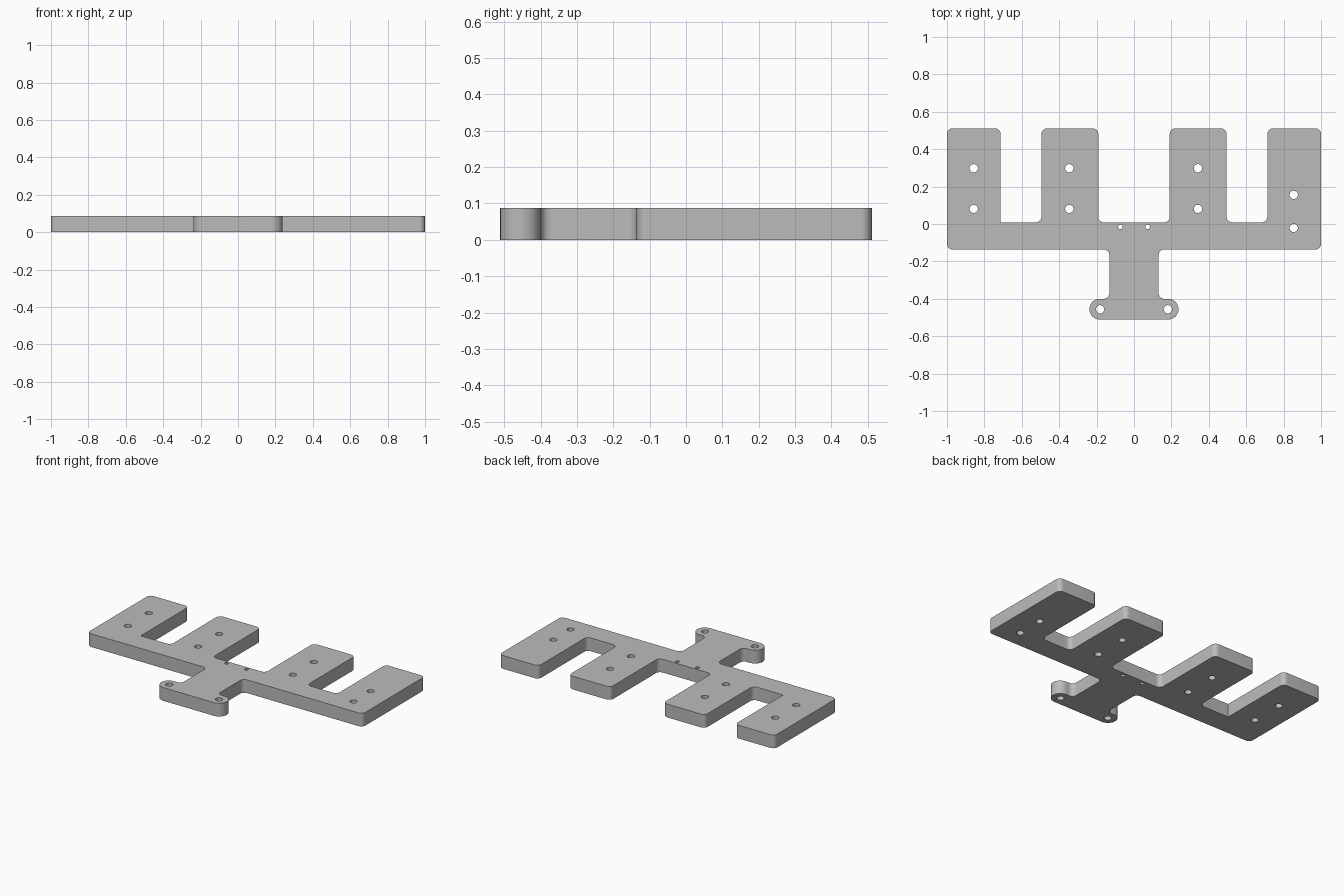
import bpy, bmesh, math
from mathutils import Vector

if "Cube" in bpy.data.objects:
    bpy.data.objects.remove(bpy.data.objects["Cube"], do_unlink=True)

THICK = 0.087
R = 0.03        # general corner radius
TOP, VALLEY, BAR, FOOT_TOP, FOOT = 0.511, 0.009, -0.136, -0.4, -0.511

mat = bpy.data.materials.new("plain grey")
mat.use_nodes = True
grey = (0.5, 0.5, 0.5, 1)
mat.diffuse_color = grey
mat.node_tree.nodes["Principled BSDF"].inputs["Base Color"].default_value = grey


def round_corner(prev, cur, nxt, r, steps=10):
    """Arc points replacing a right-angled corner."""
    if r == 0:
        return [cur]
    a, b = (prev - cur).normalized(), (nxt - cur).normalized()
    centre = cur + (a + b) * r
    angles = [math.pi / 2 * i / steps for i in range(steps + 1)]
    return [centre - b * r * math.cos(t) - a * r * math.sin(t) for t in angles]


def circle(x, y, r, n=32):
    return [Vector((x + r * math.cos(math.tau * i / n), y + r * math.sin(math.tau * i / n)))
            for i in range(n)]


# Right half of the outline, from the foot up to the middle valley: x, y, radius
half = [
    (0.238, FOOT, 0.055), (0.238, FOOT_TOP, 0.055),
    (0.132, FOOT_TOP, R), (0.132, BAR, R),
    (1.0, BAR, R), (1.0, TOP, R),
    (0.713, TOP, R), (0.713, VALLEY, R),
    (0.495, VALLEY, R), (0.495, TOP, R),
    (0.191, TOP, R), (0.191, VALLEY, R),
]
mirrored = [(-x, y, r) for x, y, r in reversed(half)]
# The outer slot on the other side has one sharp inner corner and square finger edge
mirrored = [(x, y, 0 if (x, y) == (-0.713, VALLEY) else r) for x, y, r in mirrored]
corners = half + mirrored
pts = [Vector((x, y)) for x, y, r in corners]
outline = []
for i, (x, y, r) in enumerate(corners):
    outline += round_corner(pts[i - 1], pts[i], pts[(i + 1) % len(pts)], r)

# Screw holes in fingers, foot and bar
holes = [(x, y, 0.022) for x in (-0.857, -0.346, 0.342) for y in (0.298, 0.081)]
holes += [(0.854, y, 0.022) for y in (0.156, -0.021)]
for s in (-1, 1):
    holes += [(s * 0.181, -0.456, 0.022), (s * 0.073, -0.015, 0.012)]

# Fill the outline around the holes and raise it into a plate
bm = bmesh.new()
for loop in [outline] + [circle(*h) for h in holes]:
    verts = [bm.verts.new((p.x, p.y, 0)) for p in loop]
    for i, v in enumerate(verts):
        bm.edges.new((verts[i - 1], v))
bmesh.ops.remove_doubles(bm, verts=bm.verts[:], dist=1e-5)
bmesh.ops.triangle_fill(bm, use_beauty=True, use_dissolve=False, edges=bm.edges[:])
res = bmesh.ops.extrude_face_region(bm, geom=bm.faces[:], use_keep_orig=True)
bmesh.ops.translate(bm, vec=(0, 0, THICK),
                    verts=[g for g in res["geom"] if isinstance(g, bmesh.types.BMVert)])
bmesh.ops.recalc_face_normals(bm, faces=bm.faces[:])

mesh = bpy.data.meshes.new("bracket_plate")
bm.to_mesh(mesh)
bm.free()
mesh.materials.append(mat)
plate = bpy.data.objects.new("bracket_plate", mesh)
bpy.context.collection.objects.link(plate)

bpy.ops.object.select_all(action="DESELECT")
plate.select_set(True)
bpy.context.view_layer.objects.active = plate
bpy.ops.object.shade_smooth_by_angle(angle=math.radians(30))
